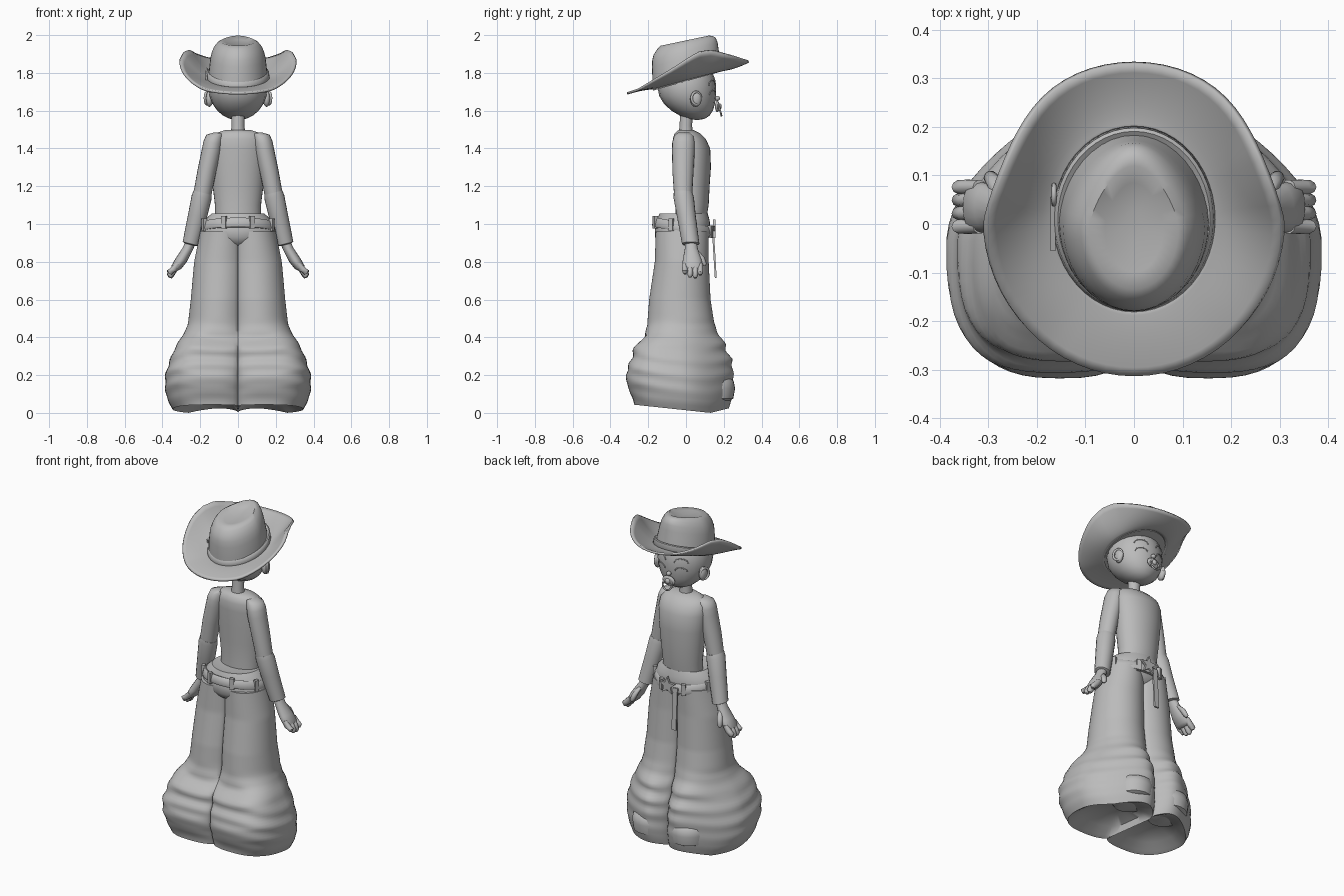
import bpy, bmesh, math
from math import sin, cos, pi
from mathutils import Vector

if "Cube" in bpy.data.objects:
    bpy.data.objects.remove(bpy.data.objects["Cube"])

GREY = (0.5, 0.5, 0.5, 1)
mat = bpy.data.materials.new("plain grey")
mat.use_nodes = True
mat.diffuse_color = GREY
mat.node_tree.nodes["Principled BSDF"].inputs["Base Color"].default_value = GREY


def finish(name, bm, angle=50):
    bmesh.ops.recalc_face_normals(bm, faces=bm.faces)
    me = bpy.data.meshes.new(name)
    bm.to_mesh(me)
    bm.free()
    me.materials.append(mat)
    ob = bpy.data.objects.new(name, me)
    bpy.context.collection.objects.link(ob)
    bpy.ops.object.select_all(action='DESELECT')
    ob.select_set(True)
    bpy.context.view_layer.objects.active = ob
    bpy.ops.object.shade_smooth_by_angle(angle=math.radians(angle))
    return ob


def skin(name, rings, caps=True, loop=False):
    """Skin closed rings of points into a surface."""
    bm = bmesh.new()
    vs = [[bm.verts.new(p) for p in r] for r in rings]
    n = len(vs[0])
    for a, b in zip(vs, vs[1:] + vs[:1] if loop else vs[1:]):
        for i in range(n):
            bm.faces.new((a[i], a[(i + 1) % n], b[(i + 1) % n], b[i]))
    if caps and not loop:
        bm.faces.new(vs[0])
        bm.faces.new(vs[-1])
    return finish(name, bm)


def oval(x, y, z, rx, ry, n=24, slope=0):
    return [(x + rx * cos(t), y + ry * sin(t), z + slope * (y + ry * sin(t)))
            for t in (2 * pi * i / n for i in range(n))]


def body(name, rows, n=32):
    """Rows are z, half width, back y, front y."""
    return skin(name, [oval(0, (a + b) / 2, z, w, (b - a) / 2, n) for z, w, a, b in rows])


def limb(name, rows, s, n=16, tilt=0.0):
    """Rows are x, y, z, half width, half depth; tilt lifts the outer side."""
    return skin(name, [[(s * px, py, pz + tilt * (px - x)) for px, py, pz in oval(x, y, z, w, d, n)]
                       for x, y, z, w, d in rows])


def tube(name, pts, r, closed=False):
    cu = bpy.data.curves.new(name, 'CURVE')
    cu.dimensions = '3D'
    cu.bevel_depth = r
    cu.bevel_resolution = 2
    sp = cu.splines.new('POLY')
    sp.points.add(len(pts) - 1)
    for p, q in zip(sp.points, pts):
        p.co = (*q, 1)
    sp.use_cyclic_u = closed
    cu.use_fill_caps = True
    cu.materials.append(mat)
    ob = bpy.data.objects.new(name, cu)
    bpy.context.collection.objects.link(ob)


def box(name, loc, size, tilt=0.0, turn=0.0):
    bm = bmesh.new()
    bmesh.ops.create_cube(bm, size=1)
    for v in bm.verts:
        v.co = Vector(a * b for a, b in zip(v.co, size))
    ob = finish(name, bm, 30)
    ob.location, ob.rotation_euler = loc, (tilt, 0, turn)


def ball(name, loc, size):
    bm = bmesh.new()
    bmesh.ops.create_uvsphere(bm, u_segments=20, v_segments=12, radius=1)
    for v in bm.verts:
        v.co = Vector(l + a * b for l, a, b in zip(loc, v.co, size))
    return finish(name, bm)


def lerp(rows, z):
    """Read a table whose first column rises."""
    for a, b in zip(rows, rows[1:]):
        if z <= b[0]:
            k = max(0, (z - a[0]) / (b[0] - a[0]))
            return [p + (q - p) * k for p, q in zip(a[1:], b[1:])]
    return rows[-1][1:]


# Trouser legs: height, outer x, back y, front y
LEG = [(.0, .345, -.275, .225), (.05, .372, -.285, .245), (.12, .387, -.31, .25), (.2, .385, -.318, .25),
       (.27, .365, -.3, .24), (.31, .35, -.285, .215), (.35, .335, -.28, .21), (.385, .31, -.25, .185),
       (.41, .295, -.22, .17), (.47, .265, -.205, .15), (.6, .25, -.195, .13), (.8, .232, -.165, .12),
       (.96, .2, -.16, .12)]


def power(v, p):
    return math.copysign(abs(v) ** p, v)


def leg_ring(z, s, k=1.0, lift=0.0):
    flare = max(0, min(1, (.5 - z) / .15))
    fold = flare * (.02 if z > .27 else .006 + .014 * (z / .27) ** 3)
    ring = []
    for i in range(56):
        t = 2 * pi * i / 56
        w, a, b = lerp(LEG, z + .018 * min(1, z / .2) * flare * sin(3 * t + .5))
        f = k + fold * sin(68 * z + 2 * sin(t) + cos(2 * t))
        p = 1 if sin(t) > 0 else 1 - .25 * flare
        y = (a + b) / 2 + (b - a) / 2 * f * power(sin(t), p)
        x = w * (.4 + .6 * f * power(cos(t), p)) * (1 - 4 * flare * max(0, y + .05) ** 2)
        low = max(0, 1 - z / .3)
        heel = low * max(0, min(1, (.13 - y) / .42)) * .045
        toe = low * max(0, y - .13) * .25
        ring.append((s * max(0, x), y, z + heel + toe + lift))
    return ring


for s, side in ((1, "left"), (-1, "right")):
    under = [leg_ring(0, s, k, h) for k, h in ((.1, .085), (.4, .075), (.7, .045), (.9, .012))]
    skin(side + "_trouser_leg", under + [leg_ring(.96 * i / 64, s) for i in range(65)])
    limb(side + "_shoe_toe", [(.125, .12, .06, .09, .1), (.125, .13, .075, .11, .12), (.125, .135, .13, .115, .125),
                              (.125, .13, .17, .11, .122), (.125, .12, .195, .08, .1)], s, 28)

# Hips, torso, neck
body("trouser_hips", [(.86, .03, -.09, .05), (.9, .12, -.145, .1), (.93, .2, -.164, .12), (.97, .197, -.165, .13),
                      (1.02, .178, -.155, .125), (1.055, .14, -.14, .115), (1.05, .12, -.1, .1)])
body("torso", [(.98, .12, -.06, .1), (1.1, .122, -.055, .12), (1.2, .134, -.06, .125), (1.3, .142, -.065, .132),
               (1.4, .15, -.07, .128), (1.45, .145, -.07, .105), (1.48, .122, -.06, .075), (1.497, .07, -.04, .04)])
body("neck", [(1.47, .04, -.04, .04), (1.52, .034, -.034, .032), (1.62, .036, -.03, .04)], 20)

# Arms, cuffs and hands
for s, side in ((1, "left"), (-1, "right")):
    limb(side + "_upper_arm", [(.1, -.01, 1.482, .025, .035), (.122, -.012, 1.465, .046, .052),
                               (.133, -.013, 1.43, .05, .06), (.14, -.014, 1.39, .051, .06),
                               (.165, -.016, 1.28, .049, .056), (.19, -.015, 1.15, .047, .048)], s, 20, .15)
    limb(side + "_forearm", [(.187, -.015, 1.165, .048, .05), (.193, -.012, 1.14, .052, .054), (.215, .002, 1.04, .049, .05),
                             (.25, .025, .895, .043, .046), (.251, .025, .89, .03, .034)], s, 20, .25)
    limb(side + "_palm", [(.245, .025, .92, .026, .03), (.265, .028, .87, .026, .034), (.3, .033, .81, .03, .05),
                          (.327, .035, .77, .026, .054), (.338, .035, .755, .015, .045)], s, 16, .3)
    for i, tip in enumerate((.735, .718, .714, .73)):
        y = -.005 + .027 * i
        limb(side + "_finger_%d" % (i + 1), [(.318, y, .79, .014, .015), (.343, y, .757, .02, .016),
                                            (.358, y, tip + .014, .018, .015), (.36, y, tip, .008, .008)], s, 10, .3)
    limb(side + "_thumb", [(.27, .05, .86, .014, .016), (.285, .08, .825, .017, .018), (.295, .095, .79, .015, .015),
                           (.297, .097, .778, .006, .006)], s, 10)

# Belt, loops, star buckle and hanging strap
SLOPE = -.17
skin("belt", [oval(0, -.017, z, .183 + d, .147 + d, 40, SLOPE) for z, d in
              ((.955, -.01), (.955, .012), (.965, .016), (1.0, .007), (1.006, 0), (1.0, -.02))], loop=True)
for i in range(8):
    t = pi / 8 + pi * i / 4
    y = -.017 + .158 * sin(t)
    box("belt_loop_%d" % (i + 1), (.193 * cos(t), y, .982 + SLOPE * y), (.024, .02, .066), 0, t - pi / 2)
bm = bmesh.new()
pts = [((.055 if i % 2 == 0 else .024) * sin(pi * i / 5), (.055 if i % 2 == 0 else .024) * cos(pi * i / 5))
       for i in range(10)]
face = bm.faces.new([bm.verts.new((.02 + x, .142, .97 + z)) for x, z in pts])
for v in bmesh.ops.extrude_face_region(bm, geom=[face])["geom"]:
    if isinstance(v, bmesh.types.BMVert):
        v.co.y += .014
finish("star_buckle", bm, 20)
box("hanging_strap", (-.03, .15, .84), (.03, .01, .25), .06)

# Head, pushed forward at the chin
HC, HR = (0, .005, 1.72), (.155, .155, .17)
head = ball("head", HC, HR)
for v in head.data.vertices:
    v.co.y += .055 * max(0, (HC[2] - v.co.z) / HR[2]) ** 2


def face_y(x, z):
    k = 1 - (x / HR[0]) ** 2 - ((z - HC[2]) / HR[2]) ** 2
    return HC[1] + HR[1] * math.sqrt(max(0, k)) + .055 * max(0, (HC[2] - z) / HR[2]) ** 2


for s, side in ((1, "left"), (-1, "right")):
    for part, z0, w in (("closed_eye", 1.685, .032), ("eyebrow", 1.735, .036)):
        arc = [(s * .065 + w * cos(t), z0 + w * .7 * sin(t)) for t in (pi * i / 10 for i in range(11))]
        tube(side + "_" + part, [(x, face_y(x, z), z) for x, z in arc], .003)
    ball(side + "_ear", (s * .152, .052, 1.662), (.02, .03, .042))
    tube(side + "_ear_rim", [(s * (.163 - .012 * sin(t)), .054 + .024 * sin(t), 1.666 + .033 * cos(t))
                             for t in (2 * pi * i / 20 for i in range(20))], .007, True)
ball("nose", (0, .166, 1.665), (.014, .014, .013))

# Dummy in the mouth
ball("dummy_shield", (0, .166, 1.622), (.042, .012, .03))
ball("dummy_knob", (0, .177, 1.622), (.016, .012, .016))
tube("dummy_ring", [(.03 * sin(t), .18 - .008 * cos(t), 1.603 + .03 * cos(t))
                    for t in (2 * pi * i / 24 for i in range(24))], .005, True)

# Hat brim, with the sides rolled up and narrowed towards the front
EDGE = [(-.315, 1.69), (-.25, 1.712), (-.18, 1.755), (-.08, 1.815), (0, 1.868), (.07, 1.91), (.14, 1.92),
        (.26, 1.885), (.335, 1.86)]
rings = []
for j in range(9):
    k = j / 8
    ring = []
    for i in range(64):
        t = 2 * pi * i / 64
        yi, yo = .01 + .18 * sin(t), .01 + .322 * sin(t)
        zi, zo = 1.765 + .27 * yi, lerp(EDGE, yo)[0]
        wide = .308 * (1 - .08 * sin(pi * max(0, min(1, yo / .32))))
        ring.append(((.155 + (wide - .155) * k) * cos(t), yi + (yo - yi) * k, zi + (zo - zi) * k ** 1.6))
    rings.append(ring)
brim = skin("hat_brim", rings, caps=False)
mod = brim.modifiers.new("thickness", 'SOLIDIFY')
mod.thickness, mod.offset = .012, 0

# Hat crown: half width, back y, front y, height, slope
CROWN = [(.158, -.175, .19, 1.755, .28), (.153, -.178, .18, 1.82, .28), (.146, -.18, .172, 1.88, .28),
         (.138, -.179, .167, 1.915, .28), (.125, -.172, .157, 1.943, .28), (.11, -.155, .14, 1.961, .25),
         (.092, -.135, .12, 1.972, .21), (.06, -.1, .085, 1.962, .17), (.02, -.04, .03, 1.955, .17)]
rings = []
for i, (w, a, b, z, m) in enumerate(CROWN):
    pinch = .3 * min(1, i / 5)
    rings.append([(x * (1 - pinch * max(0, y / .14)), y, min(2, h))
                  for x, y, h in oval(0, (a + b) / 2, z, w, (b - a) / 2, 40, m)])
skin("hat_crown", rings)

# Hat band and its side buckle
skin("hat_band", [oval(0, .01, z, .157 + d, .181 + d, 48, .28) for z, d in
                  ((1.765, -.01), (1.765, .008), (1.77, .011), (1.8, .007), (1.805, 0), (1.8, -.012))], loop=True)
box("hat_band_tongue", (-.167, .0, 1.787), (.01, .11, .022), .27)
tube("hat_band_buckle", [(-.165, .06 + .02 * cos(t), 1.803 + .02 * sin(t))
                         for t in (2 * pi * i / 16 for i in range(16))], .005, True)
